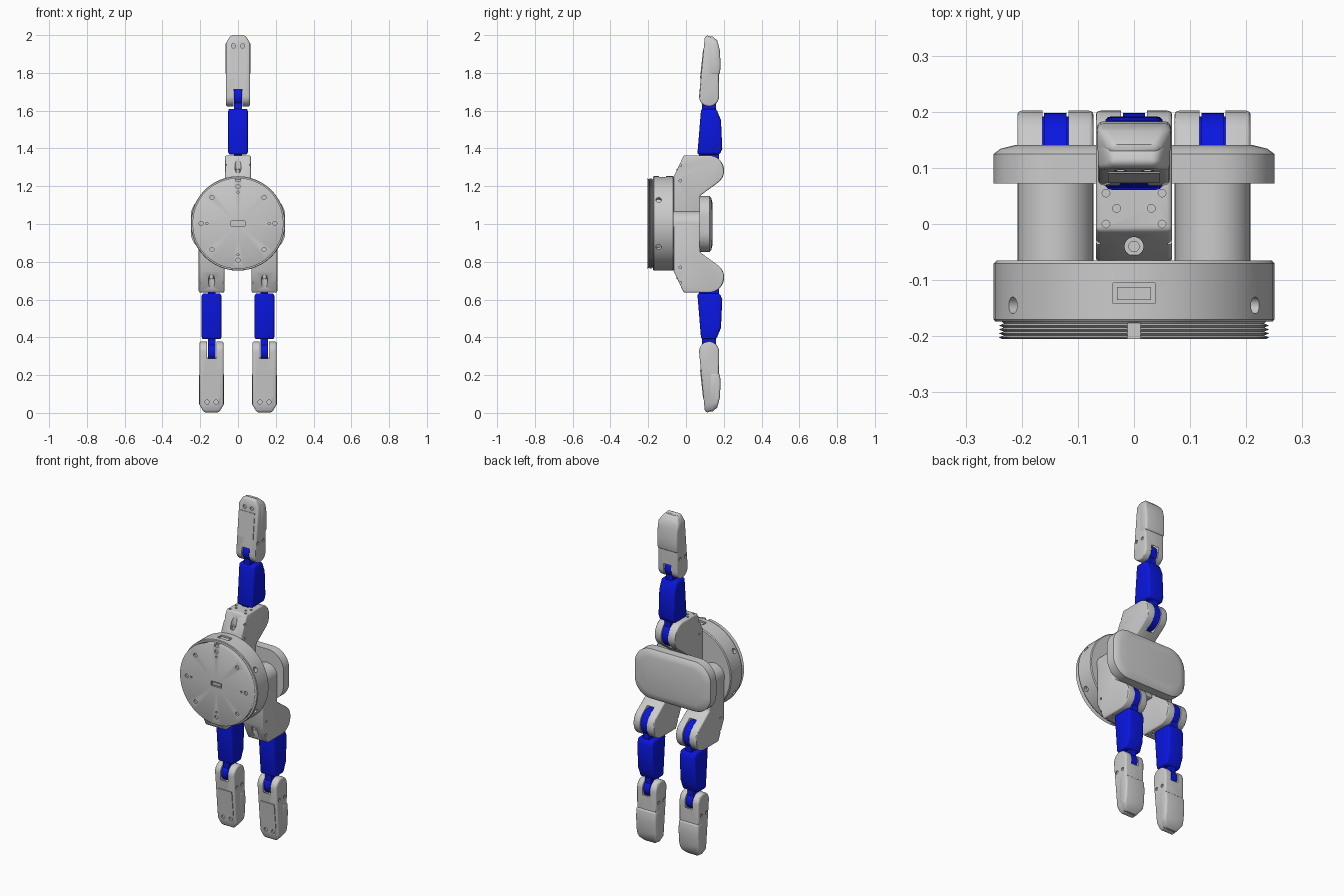
import bpy, bmesh
from math import sin, cos, radians, pi
from mathutils import Matrix, Vector

if "Cube" in bpy.data.objects:
    bpy.data.objects.remove(bpy.data.objects["Cube"])

blue = bpy.data.materials.new("blue_plastic")
blue.diffuse_color = (0.003, 0.008, 0.75, 1)
blue.use_nodes = True
blue.node_tree.nodes["Principled BSDF"].inputs["Base Color"].default_value = blue.diffuse_color


def to_object(bm, name, mat=None):
    bmesh.ops.recalc_face_normals(bm, faces=bm.faces)
    me = bpy.data.meshes.new(name)
    bm.to_mesh(me)
    bm.free()
    ob = bpy.data.objects.new(name, me)
    bpy.context.collection.objects.link(ob)
    if mat:
        me.materials.append(mat)
    return ob


def prism(name, profile, x0, x1, mat=None, chops=()):
    """Extrude a (y, z) profile along x; chops are (point, normal) planes."""
    bm = bmesh.new()
    face = bm.faces.new([bm.verts.new((x0, y, z)) for y, z in profile])
    ext = bmesh.ops.extrude_face_region(bm, geom=[face])
    bmesh.ops.translate(bm, vec=(x1 - x0, 0, 0),
                        verts=[v for v in ext["geom"] if isinstance(v, bmesh.types.BMVert)])
    for co, no in chops:
        cut = bmesh.ops.bisect_plane(bm, geom=bm.verts[:] + bm.edges[:] + bm.faces[:],
                                     plane_co=co, plane_no=no, clear_outer=True)
        bmesh.ops.holes_fill(bm, edges=[e for e in cut["geom_cut"] if isinstance(e, bmesh.types.BMEdge)])
    return to_object(bm, name, mat)


def box(name, x, y, z, mat=None):
    return prism(name, [(y[0], z[0]), (y[1], z[0]), (y[1], z[1]), (y[0], z[1])], x[0], x[1], mat)


def rod(name, centre, axis, r, length, mat=None, sides=32):
    bm = bmesh.new()
    rot = Vector(axis).to_track_quat('Z', 'Y').to_matrix().to_4x4()
    bmesh.ops.create_cone(bm, cap_ends=True, segments=sides, radius1=r, radius2=r,
                          depth=length, matrix=Matrix.Translation(centre) @ rot)
    return to_object(bm, name, mat)


def lathe(name, profile, z, sides=48):
    """Spin an (r, y) profile about the y axis at height z."""
    bm = bmesh.new()
    vs = [bm.verts.new((r, y, z)) for r, y in profile]
    es = [bm.edges.new(p) for p in zip(vs, vs[1:])]
    bmesh.ops.spin(bm, geom=vs + es, cent=(0, 0, z), axis=(0, 1, 0), angle=2 * pi, steps=sides)
    bmesh.ops.remove_doubles(bm, verts=bm.verts, dist=1e-5)
    return to_object(bm, name)


def arc(cy, cz, r, a0, a1, n):
    return [(cy + r * cos(radians(a0 + (a1 - a0) * i / n)),
             cz + r * sin(radians(a0 + (a1 - a0) * i / n))) for i in range(n + 1)]


def finish(ob, bevel=0, cuts=(), segs=3):
    """Bevel, cut, apply and smooth one part."""
    bpy.ops.object.select_all(action='DESELECT')
    bpy.context.view_layer.objects.active = ob
    ob.select_set(True)
    if bevel:
        m = ob.modifiers.new("bevel", 'BEVEL')
        m.width, m.segments, m.limit_method, m.angle_limit = bevel, segs, 'ANGLE', radians(40)
    for c in cuts:
        m = ob.modifiers.new("cut", 'BOOLEAN')
        m.operation, m.solver, m.object = 'DIFFERENCE', 'EXACT', c
    for m in list(ob.modifiers):
        bpy.ops.object.modifier_apply(modifier=m.name)
    for c in cuts:
        bpy.data.objects.remove(c)
    bpy.ops.object.shade_smooth_by_angle(angle=radians(30))
    return ob


# Round base with threaded rim
C = 1.003
ridges = []
for i in range(4):
    ridges += [(0.241, -0.202 + i * 0.007), (0.232, -0.1985 + i * 0.007)]
base = lathe("base", [(0, -0.205), (0.235, -0.205)] + ridges +
             [(0.235, -0.174), (0.247, -0.174), (0.25, -0.17), (0.25, -0.07), (0.245, -0.065), (0, -0.065)], C)
cuts = [box("c", (-0.012, 0.012), (-0.23, -0.176), (C + 0.225, C + 0.3)),
        box("c", (-0.037, 0.037), (-0.142, -0.105), (C + 0.24, C + 0.3)),
        box("c", (-0.036, 0.036), (-0.23, -0.195), (C - 0.014, C + 0.014))]
for i in range(8):
    a = i * pi / 4
    cuts.append(rod("c", (0.195 * cos(a), -0.21, C + 0.195 * sin(a)), (0, 1, 0), 0.011, 0.03, sides=16))
    if i % 2 == 0:
        cuts.append(rod("c", (0.165 * cos(a), -0.21, C + 0.165 * sin(a)), (0, 1, 0), 0.006, 0.03, sides=12))
for deg in (30, 150, 210, 330):
    d = Vector((cos(radians(deg)), 0, sin(radians(deg))))
    cuts.append(rod("c", d * 0.25 + Vector((0, -0.145, C)), d, 0.015, 0.04, sides=16))
finish(base, 0, cuts)
box("base_connector", (-0.03, 0.03), (-0.135, -0.112), (C + 0.2, C + 0.244))
box("front_connector", (-0.028, 0.028), (-0.202, -0.19), (C - 0.008, C + 0.008))

# Palm plate: rounded rectangle with softened back edge
bm = bmesh.new()
outline = []
for sx, sz, a0 in ((1, 1, 0), (-1, 1, 90), (-1, -1, 180), (1, -1, 270)):
    outline += arc(sx * 0.145, 1.0 + sz * 0.043, 0.105, a0, a0 + 90, 8)
rings = []
for y, s in ((0.072, 0), (0.125, 0), (0.134, 0.012), (0.141, 0.04)):
    rings.append([bm.verts.new((x * (1 - s / 0.25), y, 1 + (z - 1) * (1 - s / 0.15))) for x, z in outline])
for a, b in zip(rings, rings[1:]):
    for i in range(len(a)):
        j = (i + 1) % len(a)
        bm.faces.new((a[i], a[j], b[j], b[i]))
bm.faces.new(rings[0])
bm.faces.new(rings[-1])
finish(to_object(bm, "palm"))

# Fixed centre column and turning spindles behind the palm
finish(box("centre_column", (-0.068, 0.068), (-0.066, 0.075), (0.83, 1.02)), 0.005)
for s, side in ((-1, "left"), (1, "right")):
    finish(rod(side + "_spindle", (s * 0.14, 0.003, 1.0), (0, 1, 0), 0.068, 0.14))

# One finger, built pointing up
HY, HZ = 0.122, 1.283          # knuckle hinge
TY, TZ = 0.122, 1.675          # fingertip hinge
knuckle = prism("knuckle", [(-0.065, 1.0), (-0.065, 1.25), (-0.012, 1.363)] +
                arc(HY, HZ, 0.08, 90, -50, 12) + [(0.075, 1.15), (0.075, 1.0)], -0.068, 0.068)
kcuts = [rod("c", (0, HY, HZ), (1, 0, 0), 0.092, 0.046),
         rod("c", (0, -0.04, 1.35), (0, 0, 1), 0.017, 0.16, sides=20)]
for s in (-1, 1):
    kcuts.append(rod("c", (s * 0.031, 0.028, 1.363), (0, 0, 1), 0.007, 0.03, sides=12))
    for y in (0.0, 0.055):
        kcuts.append(rod("c", (s * 0.05, y, 1.363), (0, 0, 1), 0.007, 0.02, sides=12))
    for y, z in ((-0.03, 1.31), (-0.03, 1.23)):
        kcuts.append(rod("c", (s * 0.068, y, z), (1, 0, 0), 0.007, 0.016, sides=12))
finish(knuckle, 0.008, kcuts)

link = prism("middle_link", [(0.06, 1.368), (0.08, 1.61), (0.16, 1.61), (0.185, 1.55),
                             (0.192, 1.4), (0.18, 1.368)], -0.052, 0.052, blue)
finish(link, 0.012)
parts = [knuckle, link,
         finish(rod("knuckle_screw", (0, -0.04, 1.275), (0, 0, 1), 0.01, 0.03)),
         finish(rod("lower_hinge", (0, HY, HZ), (1, 0, 0), 0.076, 0.04, blue)),
         box("lower_neck", (-0.02, 0.02), (0.068, 0.176), (HZ, 1.38), blue),
         finish(rod("upper_hinge", (0, TY, TZ), (1, 0, 0), 0.05, 0.04, blue)),
         box("upper_neck", (-0.02, 0.02), (0.085, 0.158), (1.6, TZ), blue)]

# Fingertip: shell with fork, back pad and front panel
chops = [((s * 0.065, 0, 1.955), Vector((s * 0.045, 0, 0.026)).normalized()) for s in (-1, 1)]
shell = prism("fingertip", arc(TY, TZ, 0.053, 180, 360, 12) +
              [(0.174, 1.8), (0.172, 1.9), (0.158, 1.96), (0.135, 1.99), (0.108, 2.0), (0.099, 1.985)],
              -0.064, 0.064, None, chops)
tcuts = [rod("c", (0, TY, TZ), (1, 0, 0), 0.062, 0.05)]
for s in (-1, 1):
    tcuts.append(rod("c", (s * 0.024, 0.09, 1.943), (0, 1, 0), 0.011, 0.03, sides=16))
    for y in (0.098, 0.146):
        tcuts.append(rod("c", (s * 0.064, y, 1.745), (1, 0, 0), 0.01, 0.012, sides=16))
finish(shell, 0.014, tcuts)
pad = prism("fingertip_pad", [(0.125, 1.79), (0.18, 1.79), (0.183, 1.85), (0.179, 1.92),
                              (0.166, 1.97), (0.142, 1.993), (0.125, 1.995)], -0.066, 0.066, None, chops)
finish(pad, 0.014)
panel = prism("fingertip_panel", [(0.074, 1.77), (0.09, 1.92), (0.105, 1.92), (0.09, 1.77)], -0.046, 0.046)
parts += [shell, pad, panel]

# Copy the finger to the two lower positions, turned to point down
flip = Matrix.Translation((0, 0, 1)) @ Matrix.Rotation(pi, 4, 'Y') @ Matrix.Translation((0, 0, -1))
for ob in parts:
    for x, side in ((-0.14, "left"), (0.14, "right")):
        c = ob.copy()
        c.name = f"{side}_{ob.name}"
        bpy.context.collection.objects.link(c)
        c.matrix_world = Matrix.Translation((x, 0, 0)) @ flip
    ob.name = "top_" + ob.name
